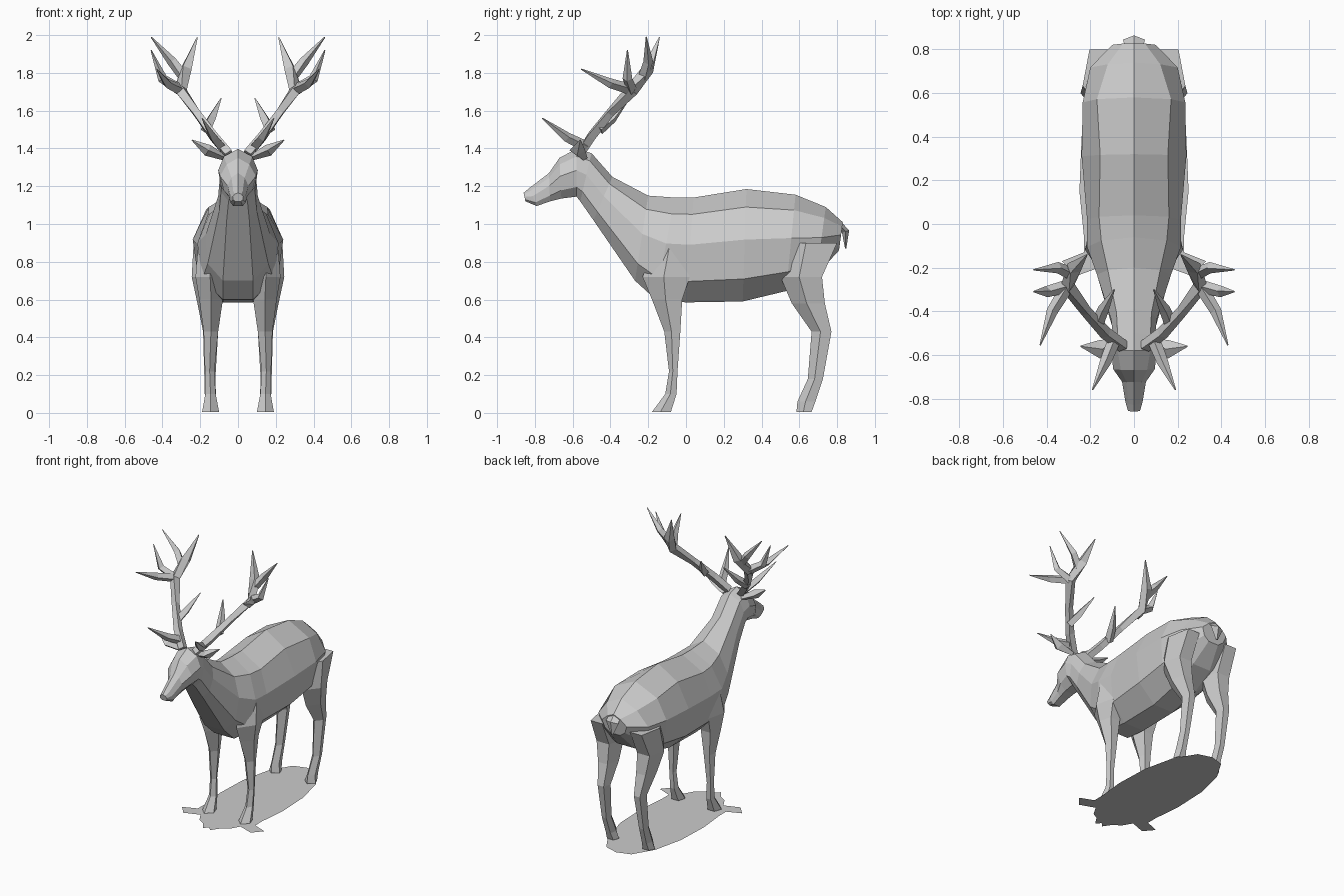
import bpy, bmesh
from mathutils import Vector

if "Cube" in bpy.data.objects:
    bpy.data.objects.remove(bpy.data.objects["Cube"])

grey = bpy.data.materials.new("grey")
grey.diffuse_color = (0.6, 0.6, 0.6, 1)
grey.use_nodes = True
grey.node_tree.nodes["Principled BSDF"].inputs["Base Color"].default_value = grey.diffuse_color


def finish(name, bm, mirror=False):
    bmesh.ops.recalc_face_normals(bm, faces=bm.faces)
    mesh = bpy.data.meshes.new(name)
    bm.to_mesh(mesh)
    bm.free()
    mesh.materials.append(grey)
    obj = bpy.data.objects.new(name, mesh)
    bpy.context.collection.objects.link(obj)
    if mirror:
        obj.modifiers.new("mirror", "MIRROR").use_mirror_merge = False
    return obj


def loft(bm, rings):
    """Skin a series of equal rings and cap both ends."""
    rows = [[bm.verts.new(p) for p in ring] for ring in rings]
    n = len(rows[0])
    for a, b in zip(rows, rows[1:]):
        for i in range(n):
            j = (i + 1) % n
            bm.faces.new((a[i], a[j], b[j], b[i]))
    bm.faces.new(rows[0])
    bm.faces.new(rows[-1][::-1])


def spike(bm, path, radii, flat=1.0):
    """Four-sided tapering tube along a path."""
    pts = [Vector(p) for p in path]
    rings = []
    for i, p in enumerate(pts):
        d = (pts[min(i + 1, len(pts) - 1)] - pts[max(i - 1, 0)]).normalized()
        side = d.cross(Vector((0, 0, 1)))
        side = side.normalized() if side.length > 0.01 else Vector((1, 0, 0))
        up = side.cross(d)
        r = radii[i]
        rings.append([p + side * r, p + up * r * flat, p - side * r, p - up * r * flat])
    loft(bm, rings)


# Head, neck and trunk: top y, z, bottom y, z, then half widths going down
sections = [
    (-.86, 1.165, -.85, 1.12, .018, .028, .026, .015),
    (-.83, 1.19, -.79, 1.095, .025, .04, .04, .025),
    (-.725, 1.27, -.72, 1.12, .035, .055, .05, .03),
    (-.67, 1.35, -.66, 1.135, .06, .095, .075, .035),
    (-.58, 1.398, -.58, 1.145, .075, .105, .09, .04),
    (-.50, 1.375, -.56, 1.12, .075, .095, .09, .05),
    (-.39, 1.25, -.49, 1.02, .08, .105, .10, .06),
    (-.20, 1.15, -.27, .70, .12, .17, .16, .08),
    (-.06, 1.14, -.16, .60, .15, .215, .19, .08),
    (.04, 1.14, .00, .585, .16, .215, .19, .08),
    (.32, 1.185, .30, .59, .155, .24, .21, .08),
    (.58, 1.155, .53, .645, .17, .235, .21, .08),
    (.74, 1.09, .69, .73, .12, .20, .17, .07),
    (.83, 1.01, .81, .86, .05, .10, .08, .04),
]
rings = []
for ty, tz, by, bz, *widths in sections:
    half = [(w, ty + (by - ty) * t, tz + (bz - tz) * t)
            for w, t in zip(widths, (.16, .45, .8, 1))]
    rings.append([(0, ty, tz)] + half + [(-x, y, z) for x, y, z in half[::-1]])
bm = bmesh.new()
loft(bm, rings)
finish("body", bm)

# Tail
bm = bmesh.new()
spike(bm, [(0, .80, 1.01), (0, .845, .96), (0, .845, .87)], [.04, .05, .008], .4)
finish("tail", bm)


# Legs: height, front y, back y, inner x, outer x, with a ridge down the front
def leg(name, levels):
    rings = []
    for z, y0, y1, x0, x1 in levels:
        w, ym = x1 - x0, y0 + .45 * (y1 - y0)
        rings.append([(x0 + .5 * w, y0, z), (x1, ym, z), (x1 - .2 * w, y1, z),
                      (x0 + .2 * w, y1, z), (x0, ym, z)])
    bm = bmesh.new()
    loft(bm, rings)
    finish(name, bm, True)


leg("front_leg", [
    (.90, -.17, .02, .08, .21), (.72, -.23, .02, .07, .225),
    (.60, -.18, -.02, .08, .205), (.43, -.115, -.03, .105, .182),
    (.22, -.09, -.045, .125, .175), (.10, -.11, -.05, .118, .173),
    (.005, -.18, -.08, .10, .19)])
leg("hind_leg", [
    (.90, .50, .80, .08, .235), (.72, .50, .72, .08, .245),
    (.58, .56, .735, .09, .215), (.43, .665, .77, .105, .185),
    (.18, .645, .725, .12, .178), (.06, .59, .685, .115, .175),
    (.005, .585, .665, .10, .185)])

# Ears
bm = bmesh.new()
spike(bm, [(.07, -.54, 1.35), (.16, -.575, 1.39), (.245, -.56, 1.445)],
      [.02, .042, .003], .75)
finish("ear", bm, True)

# Antlers: main beam, then the tines
bm = bmesh.new()
fork, crown = (.305, -.285, 1.71), (.275, -.20, 1.82)
spike(bm, [(.05, -.56, 1.37), (.13, -.50, 1.465), (.22, -.40, 1.59), fork, crown,
           (.215, -.14, 1.99)], [.03, .03, .026, .035, .035, .003])
tines = [
    [(.09, -.53, 1.41), (.13, -.63, 1.46), (.19, -.76, 1.56)],
    [(.17, -.46, 1.50), (.14, -.39, 1.56), (.09, -.30, 1.665)],
    [(.28, -.23, 1.77), (.35, -.20, 1.86), (.46, -.21, 1.99)],
    [fork, (.40, -.31, 1.77), (.46, -.31, 1.92)],
    [fork, (.375, -.40, 1.745), (.43, -.555, 1.82)],
]
for t in tines:
    spike(bm, t, [.03, .026, .003])
finish("antler", bm, True)

# Flat base lying under the feet
half = [(.10, .77), (.19, .62), (.24, .40), (.25, .15), (.23, -.05), (.23, -.13),
        (.33, -.17), (.27, -.24), (.16, -.20), (.12, -.27), (.07, -.30), (.03, -.36)]
outline = [(0, .80)] + half + [(0, -.33)] + [(-x, y) for x, y in half[::-1]]
bm = bmesh.new()
face = bm.faces.new([bm.verts.new((x, y, 0)) for x, y in outline])
bmesh.ops.triangulate(bm, faces=[face])
bm.normal_update()
if sum(f.normal.z for f in bm.faces) < 0:
    bmesh.ops.reverse_faces(bm, faces=bm.faces)
mesh = bpy.data.meshes.new("base_plate")
bm.to_mesh(mesh)
bm.free()
mesh.materials.append(grey)
bpy.context.collection.objects.link(bpy.data.objects.new("base_plate", mesh))
